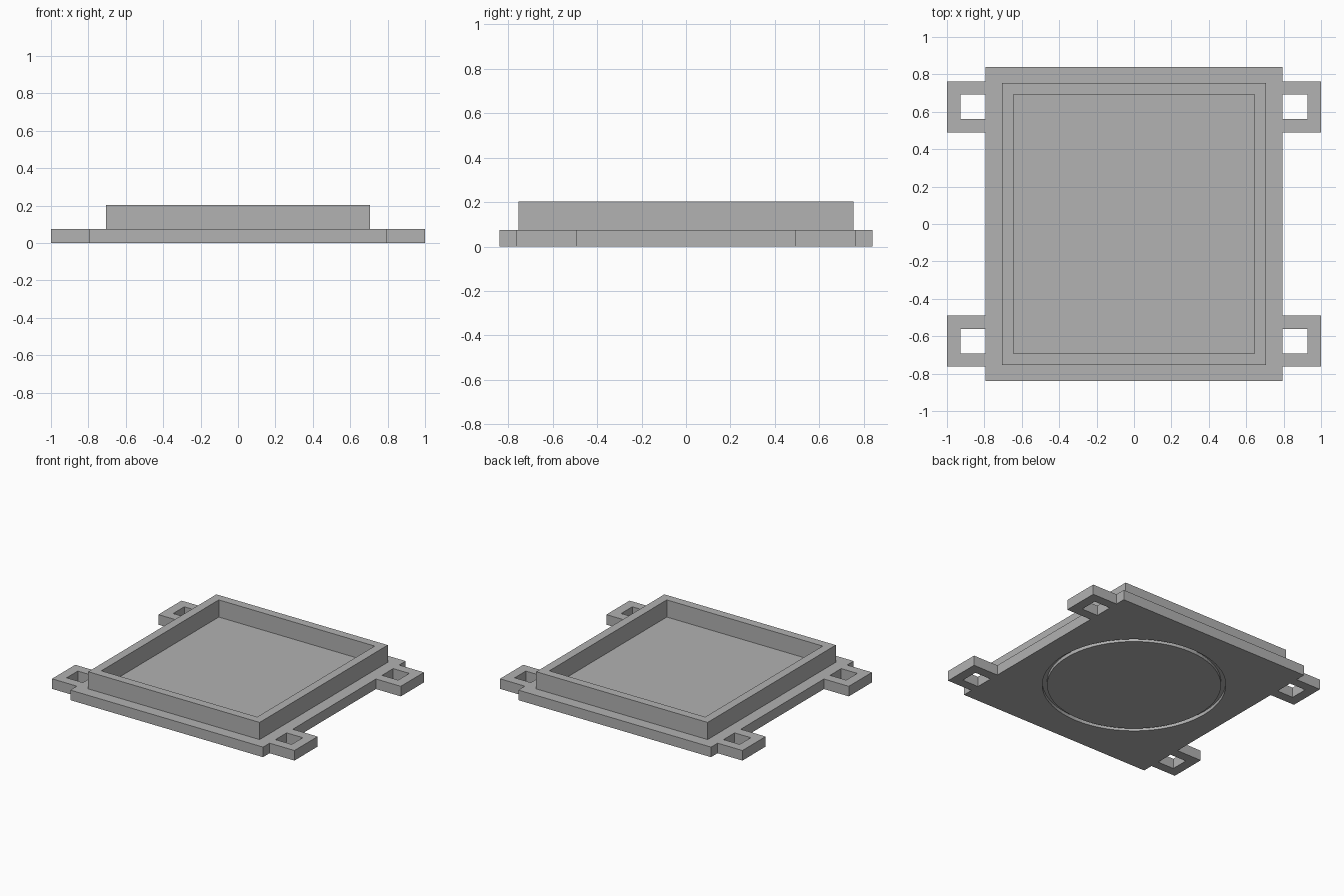
import bpy
import bmesh
from math import cos, sin, tau

cube = bpy.data.objects.get("Cube")
if cube:
    bpy.data.objects.remove(cube, do_unlink=True)

PLATE_TOP = 0.075
RIM_TOP = 0.203
GROOVE_DEPTH = 0.025

grey = bpy.data.materials.new("plain_grey")
grey.use_nodes = True
colour = (0.445, 0.445, 0.445, 1)
grey.diffuse_color = colour
grey.node_tree.nodes["Principled BSDF"].inputs["Base Color"].default_value = colour


def finish(name, bm):
    bmesh.ops.recalc_face_normals(bm, faces=bm.faces)
    mesh = bpy.data.meshes.new(name)
    bm.to_mesh(mesh)
    bm.free()
    mesh.materials.append(grey)
    obj = bpy.data.objects.new(name, mesh)
    bpy.context.collection.objects.link(obj)
    return obj


def extrude_up(bm, height):
    result = bmesh.ops.extrude_face_region(bm, geom=bm.faces[:])
    verts = [g for g in result["geom"] if isinstance(g, bmesh.types.BMVert)]
    bmesh.ops.translate(bm, verts=verts, vec=(0, 0, height))


def prism(name, points, z0, z1):
    bm = bmesh.new()
    bm.faces.new([bm.verts.new((x, y, z0)) for x, y in points])
    extrude_up(bm, z1 - z0)
    return finish(name, bm)


def hollow_prism(name, outer, inner, z0, z1):
    bm = bmesh.new()
    a, b = [[bm.verts.new((x, y, z0)) for x, y in loop] for loop in (outer, inner)]
    for i in range(len(a)):
        j = (i + 1) % len(a)
        bm.faces.new((a[i], a[j], b[j], b[i]))
    extrude_up(bm, z1 - z0)
    return finish(name, bm)


def rectangle(x, y):
    return [(-x, -y), (x, -y), (x, y), (-x, y)]


def circle(radius, sides=64):
    return [(radius * cos(tau * i / sides), radius * sin(tau * i / sides))
            for i in range(sides)]


# Base plate with a round groove cut into its underside
plate = prism("base_plate", rectangle(0.795, 0.84), 0, PLATE_TOP)
cutter = hollow_prism("groove_cutter", circle(0.62), circle(0.588),
                      -GROOVE_DEPTH, GROOVE_DEPTH)
cutter.hide_render = True
cut = plate.modifiers.new("groove", "BOOLEAN")
cut.operation = "DIFFERENCE"
cut.solver = "EXACT"
cut.object = cutter
bpy.context.view_layer.objects.active = plate
bpy.ops.object.modifier_apply(modifier=cut.name)
bpy.data.objects.remove(cutter, do_unlink=True)

# Raised rim around the tray
hollow_prism("tray_rim", rectangle(0.707, 0.755), rectangle(0.643, 0.692),
             PLATE_TOP, RIM_TOP)

# Strap loops at the four corners
loop_shape = [(0.795, 0.49), (1, 0.49), (1, 0.763), (0.795, 0.763),
              (0.795, 0.693), (0.928, 0.693), (0.928, 0.562), (0.795, 0.562)]
for side, sx in (("left", 1), ("right", -1)):
    for end, sy in (("front", -1), ("back", 1)):
        prism(f"{end}_{side}_strap_loop", [(x * sx, y * sy) for x, y in loop_shape],
              0, PLATE_TOP)
